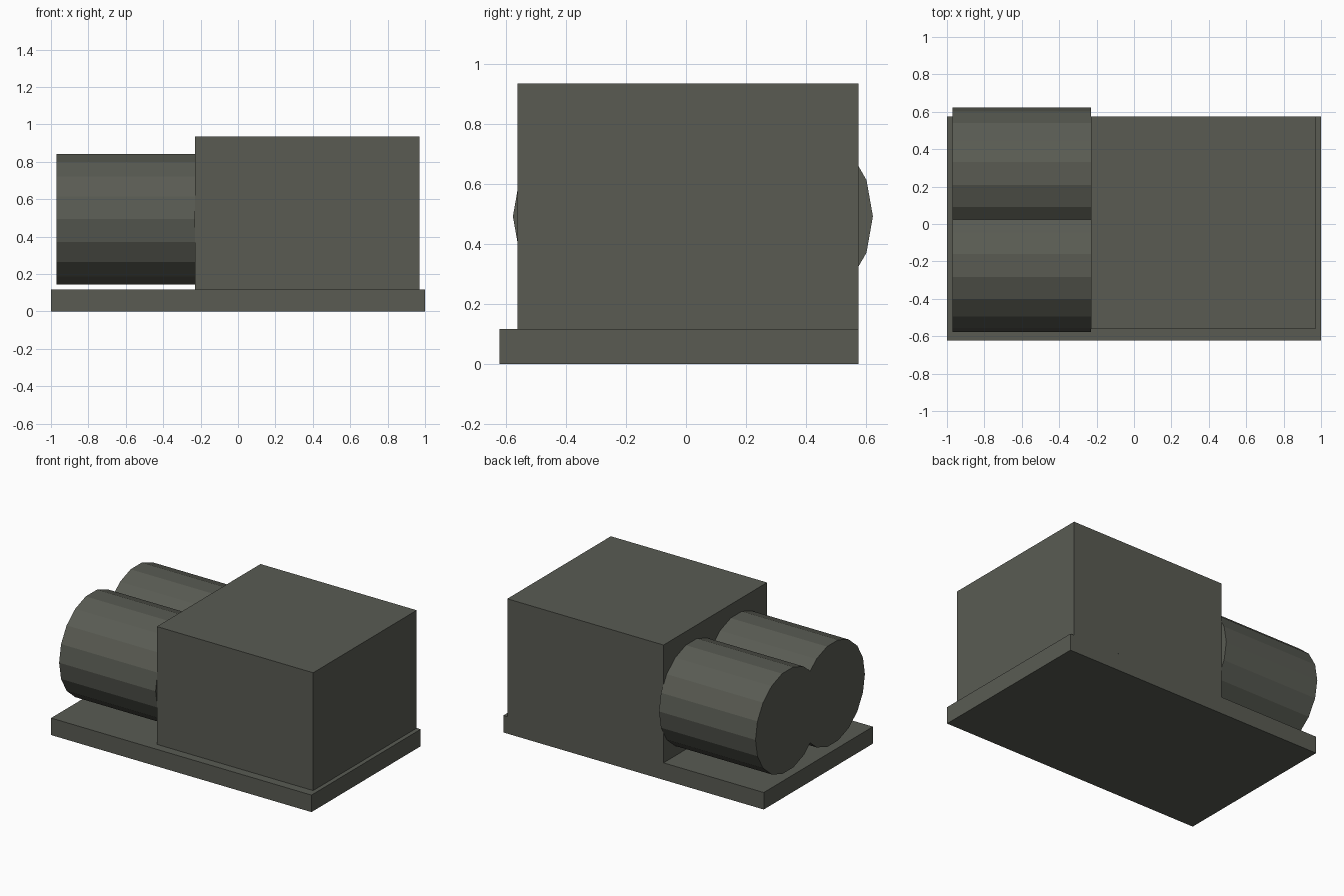
import bpy
import bmesh
import math

if "Cube" in bpy.data.objects:
    bpy.data.objects.remove(bpy.data.objects["Cube"])

metal = bpy.data.materials.new("dark_olive_grey")
metal.diffuse_color = (0.1, 0.105, 0.086, 1)
metal.use_nodes = True
metal.node_tree.nodes["Principled BSDF"].inputs["Base Color"].default_value = metal.diffuse_color


def finish(name, bm):
    bmesh.ops.recalc_face_normals(bm, faces=bm.faces)
    mesh = bpy.data.meshes.new(name)
    bm.to_mesh(mesh)
    bm.free()
    mesh.materials.append(metal)
    obj = bpy.data.objects.new(name, mesh)
    bpy.context.collection.objects.link(obj)
    return obj


def extrude(name, profile, x0, x1):
    """Extrude a closed y-z profile along x."""
    bm = bmesh.new()
    face = bm.faces.new([bm.verts.new((x0, y, z)) for y, z in profile])
    result = bmesh.ops.extrude_face_region(bm, geom=[face], use_keep_orig=True)
    moved = [v for v in result["geom"] if isinstance(v, bmesh.types.BMVert)]
    bmesh.ops.translate(bm, verts=moved, vec=(x1 - x0, 0, 0))
    return finish(name, bm)


def box(name, x0, x1, y0, y1, z0, z1):
    return extrude(name, [(y0, z0), (y1, z0), (y1, z1), (y0, z1)], x0, x1)


def drum(name, y, z, radius, x0, x1, sides=18):
    angles = [math.tau * i / sides for i in range(sides)]
    ring = [(y + radius * math.cos(a), z + radius * math.sin(a)) for a in angles]
    return extrude(name, ring, x0, x1)


# Mounting plate and main housing
box("base_plate", -1.0, 1.0, -0.622, 0.575, 0.0, 0.118)
box("housing", -0.23, 0.97, -0.561, 0.575, 0.118, 0.936)

# Two overlapping horizontal cylinders, side by side
for label, y in (("front", -0.223), ("back", 0.269)):
    drum(label + "_cylinder", y, 0.493, 0.354, -0.97, -0.229)
